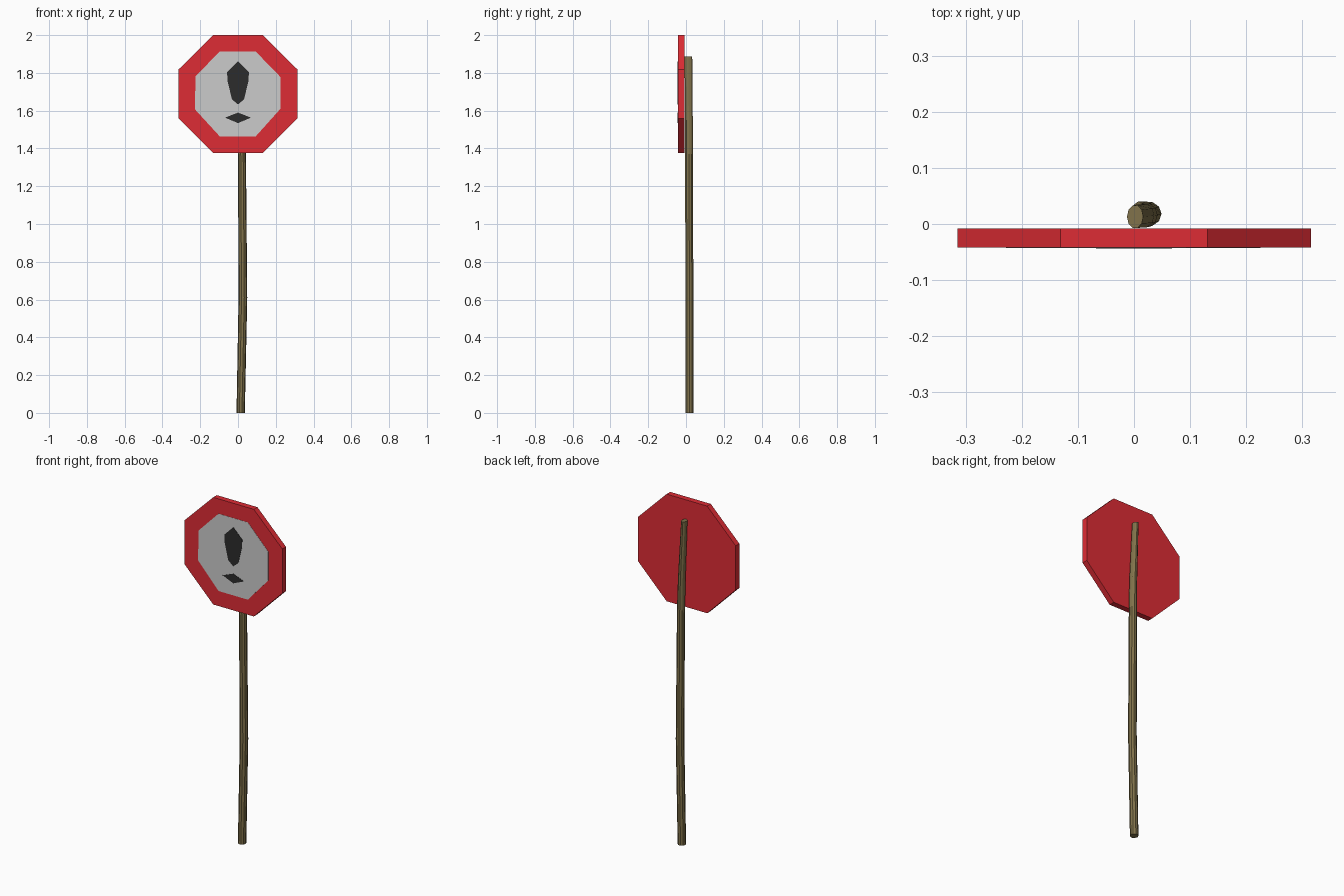
import bpy, bmesh, math

if "Cube" in bpy.data.objects:
    bpy.data.objects.remove(bpy.data.objects["Cube"])


def material(name, rgb):
    m = bpy.data.materials.new(name)
    m.diffuse_color = (*rgb, 1)
    m.use_nodes = True
    m.node_tree.nodes["Principled BSDF"].inputs["Base Color"].default_value = m.diffuse_color
    return m


def finish(name, bm, mat=None):
    bmesh.ops.recalc_face_normals(bm, faces=bm.faces)
    me = bpy.data.meshes.new(name)
    bm.to_mesh(me)
    bm.free()
    ob = bpy.data.objects.new(name, me)
    bpy.context.collection.objects.link(ob)
    if mat:
        me.materials.append(mat)
    return ob


def plate(name, outline, y_front, y_back, mat=None):
    """Extrude an x/z outline along y."""
    bm = bmesh.new()
    face = bm.faces.new([bm.verts.new((x, y_front, z)) for x, z in outline])
    ext = bmesh.ops.extrude_face_region(bm, geom=[face], use_keep_orig=True)
    verts = [g for g in ext["geom"] if isinstance(g, bmesh.types.BMVert)]
    bmesh.ops.translate(bm, verts=verts, vec=(0, y_back - y_front, 0))
    return finish(name, bm, mat)


def mirrored(half):
    """Close a right-hand half outline across x = 0."""
    return half + [(-x, z) for x, z in reversed(half) if x > 0]


red = material("sign_red", (0.73, 0.025, 0.035))
wood = material("post_wood", (0.22, 0.17, 0.07))
black = material("symbol_black", (0.025, 0.025, 0.025))

# Octagonal board
plate("sign_board",
      mirrored([(0.131, 2.0), (0.315, 1.818), (0.315, 1.559), (0.131, 1.375)]),
      -0.0415, -0.008, red)

# Grey inner panel, slightly irregular
plate("sign_panel",
      [(-0.096, 1.914), (0.093, 1.914), (0.225, 1.778), (0.225, 1.610),
       (0.093, 1.463), (-0.096, 1.463), (-0.228, 1.607), (-0.225, 1.782)],
      -0.0425, -0.040)

# Warning mark: tapered stroke and diamond dot
plate("mark_stroke",
      mirrored([(0, 1.861), (0.058, 1.803), (0.055, 1.755), (0.032, 1.66), (0, 1.633)]),
      -0.044, -0.041, black)
plate("mark_dot", mirrored([(0, 1.59), (0.068, 1.563), (0, 1.534)]),
      -0.044, -0.041, black)

# Slightly crooked post: (z, centre x, centre y, radius x, radius y)
rings = [(0.0, 0.014, 0.018, 0.022, 0.023),
         (0.61, 0.026, 0.018, 0.023, 0.022),
         (1.37, 0.021, 0.016, 0.021, 0.022),
         (1.55, 0.017, 0.015, 0.019, 0.022),
         (1.888, 0.002, 0.013, 0.0145, 0.021)]
SIDES = 10
bm = bmesh.new()
loops = []
for z, cx, cy, rx, ry in rings:
    angles = [math.tau * i / SIDES for i in range(SIDES)]
    loops.append([bm.verts.new((cx + rx * math.cos(a), cy + ry * math.sin(a), z))
                  for a in angles])
for low, high in zip(loops, loops[1:]):
    for i in range(SIDES):
        j = (i + 1) % SIDES
        bm.faces.new((low[i], low[j], high[j], high[i]))
bm.faces.new(loops[0])
bm.faces.new(loops[-1])
finish("post", bm, wood)
